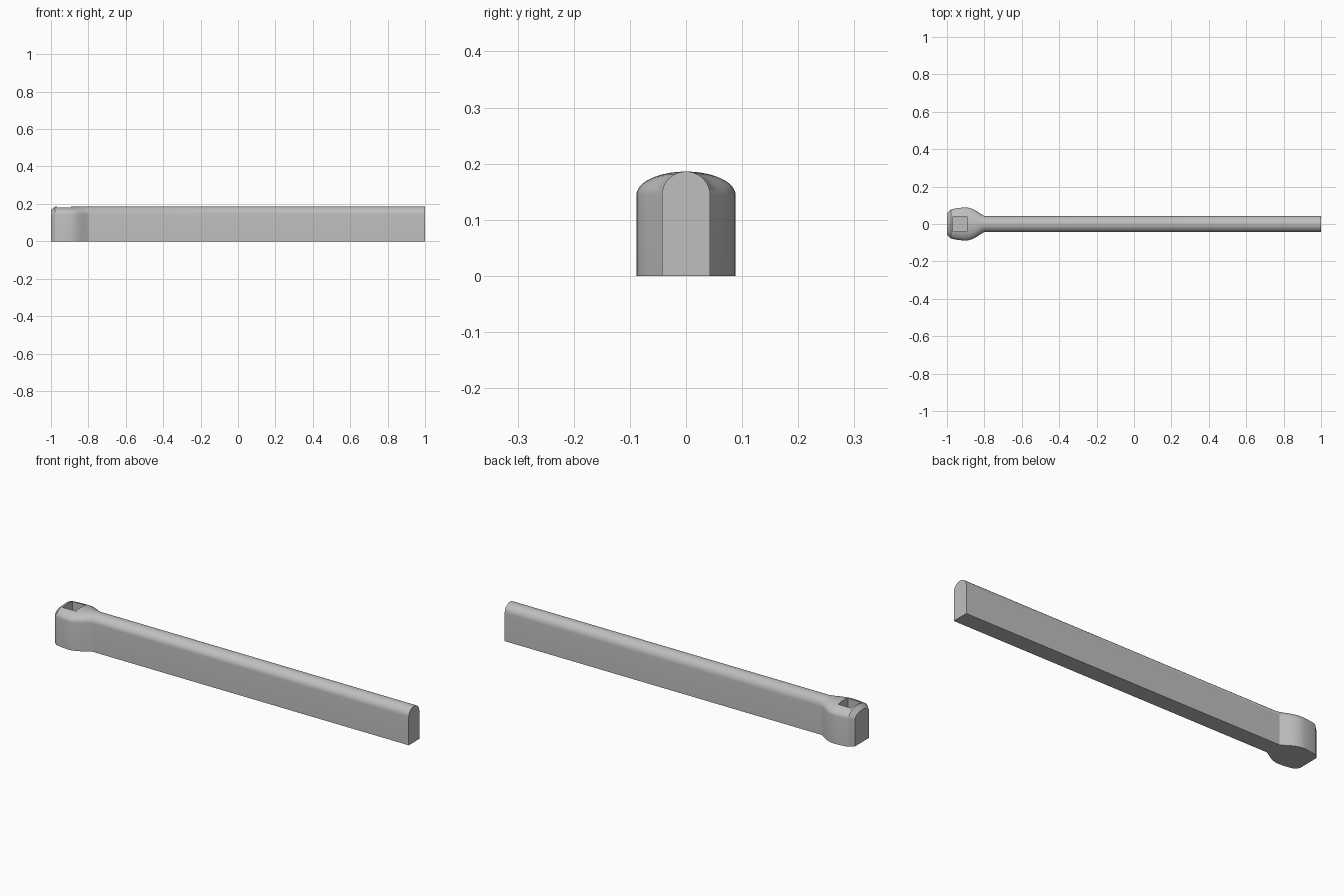
import bpy
import bmesh
import math

cube = bpy.data.objects.get("Cube")
if cube:
    bpy.data.objects.remove(cube, do_unlink=True)

# Single stone-grey material
grey = bpy.data.materials.new("plain grey")
grey.use_nodes = True
colour = (0.52, 0.52, 0.52, 1)
grey.diffuse_color = colour
grey.node_tree.nodes["Principled BSDF"].inputs["Base Color"].default_value = colour


def section(half_width, shoulder, top, steps=20):
    """Upright sides with a half-ellipse crown, as (y, z) points."""
    points = [(-half_width, 0), (half_width, 0)]
    for i in range(steps + 1):
        a = math.pi * i / steps
        points.append((half_width * math.cos(a),
                       shoulder + (top - shoulder) * math.sin(a)))
    return points


def loft(name, stations):
    """Skin a row of (x, half_width, shoulder, top) sections and cap the ends."""
    bm = bmesh.new()
    rings = [[bm.verts.new((x, y, z)) for y, z in section(w, s, t)]
             for x, w, s, t in stations]
    for a, b in zip(rings, rings[1:]):
        for i in range(len(a)):
            j = (i + 1) % len(a)
            bm.faces.new((a[i], a[j], b[j], b[i]))
    bm.faces.new(rings[0])
    bm.faces.new(rings[-1])
    bmesh.ops.recalc_face_normals(bm, faces=bm.faces)
    mesh = bpy.data.meshes.new(name)
    bm.to_mesh(mesh)
    bm.free()
    obj = bpy.data.objects.new(name, mesh)
    bpy.context.collection.objects.link(obj)
    mesh.materials.append(grey)
    return obj


# Rail and swollen end post in one skin, with a chamfered end
crown = 0.186
widths = [(-0.978, 0.078), (-0.96, 0.082), (-0.935, 0.086), (-0.905, 0.0885),
          (-0.885, 0.087), (-0.865, 0.081), (-0.845, 0.071), (-0.825, 0.058),
          (-0.8, 0.043), (1, 0.043)]
stations = [(-1, 0.058, 0.135, 0.166)]
stations += [(x, w, 0.144, crown) for x, w in widths]
rail = loft("rail_with_end_post", stations)

# Square socket in the top of the post
bpy.ops.mesh.primitive_cube_add(size=1, location=(-0.931, 0, 0.15))
cutter = bpy.context.object
cutter.name = "socket_cutter"
cutter.scale = (0.076, 0.08, 0.12)
cutter.hide_render = True
cutter.data.materials.append(grey)
cut = rail.modifiers.new("socket", "BOOLEAN")
cut.operation = "DIFFERENCE"
cut.solver = "EXACT"
cut.object = cutter

bpy.ops.object.select_all(action="DESELECT")
rail.select_set(True)
bpy.context.view_layer.objects.active = rail
bpy.ops.object.modifier_apply(modifier=cut.name)
bpy.data.objects.remove(cutter, do_unlink=True)
bpy.ops.object.shade_smooth_by_angle(angle=math.radians(28))
